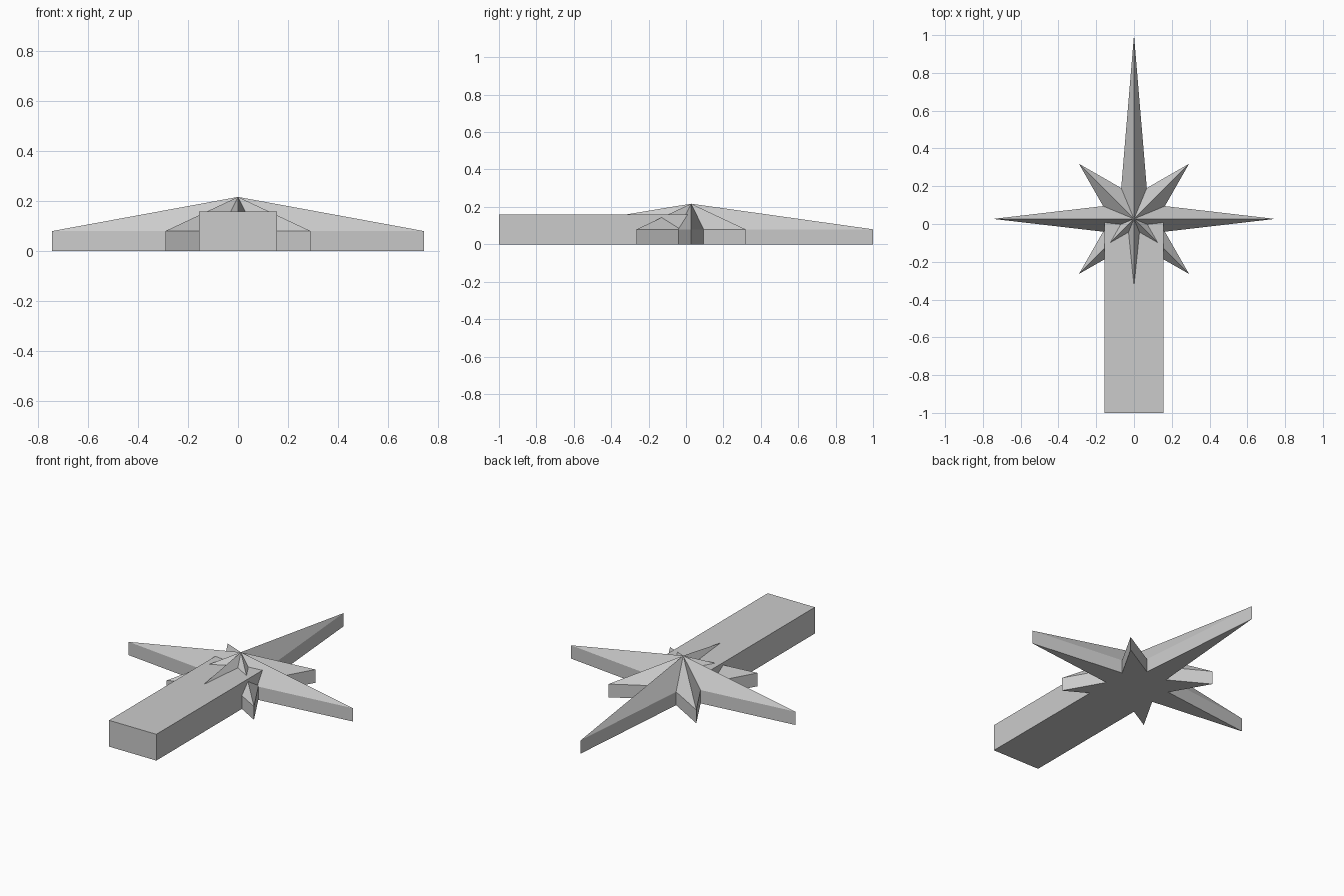
import bpy, bmesh
from math import sin, cos, pi

cube = bpy.data.objects.get("Cube")
if cube:
    bpy.data.objects.remove(cube, do_unlink=True)

# Single plain grey
grey = bpy.data.materials.new("plain_grey")
grey.use_nodes = True
colour = (0.6, 0.6, 0.6, 1)
grey.diffuse_color = colour
grey.node_tree.nodes["Principled BSDF"].inputs["Base Color"].default_value = colour

CENTRE_Y = 0.027
RIM, APEX = 0.08, 0.217
BAR_WIDTH, BAR_HEIGHT = 0.314, 0.158


def finish(name, bm):
    bmesh.ops.recalc_face_normals(bm, faces=bm.faces)
    mesh = bpy.data.meshes.new(name)
    bm.to_mesh(mesh)
    bm.free()
    mesh.materials.append(grey)
    obj = bpy.data.objects.new(name, mesh)
    bpy.context.collection.objects.link(obj)
    return obj


# Eight-pointed compass star: upright rim rising to a faceted peak
east, north, south, diagonal, valley = 0.746, 0.973, 0.825, 0.412, 0.177
points = [east, diagonal, north, diagonal, east, diagonal, south, diagonal]
outline = []
for i, reach in enumerate(points):
    for radius, angle in ((reach, i * pi / 4), (valley, (i + 0.5) * pi / 4)):
        outline.append((radius * cos(angle), CENTRE_Y + radius * sin(angle)))

bm = bmesh.new()
lower = [bm.verts.new((x, y, 0)) for x, y in outline]
upper = [bm.verts.new((x, y, RIM)) for x, y in outline]
peak = bm.verts.new((0, CENTRE_Y, APEX))
base = bm.verts.new((0, CENTRE_Y, 0))
for i in range(len(outline)):
    j = (i + 1) % len(outline)
    bm.faces.new((lower[i], lower[j], upper[j], upper[i]))
    bm.faces.new((upper[i], upper[j], peak))
    bm.faces.new((lower[j], lower[i], base))
finish("compass_star", bm)

# Long rectangular bar running forward from the star's centre
bm = bmesh.new()
bmesh.ops.create_cube(bm, size=1)
length = 1 + CENTRE_Y
bmesh.ops.scale(bm, vec=(BAR_WIDTH, length, BAR_HEIGHT), verts=bm.verts)
bmesh.ops.translate(bm, vec=(0, CENTRE_Y - length / 2, BAR_HEIGHT / 2), verts=bm.verts)
finish("long_bar", bm)
